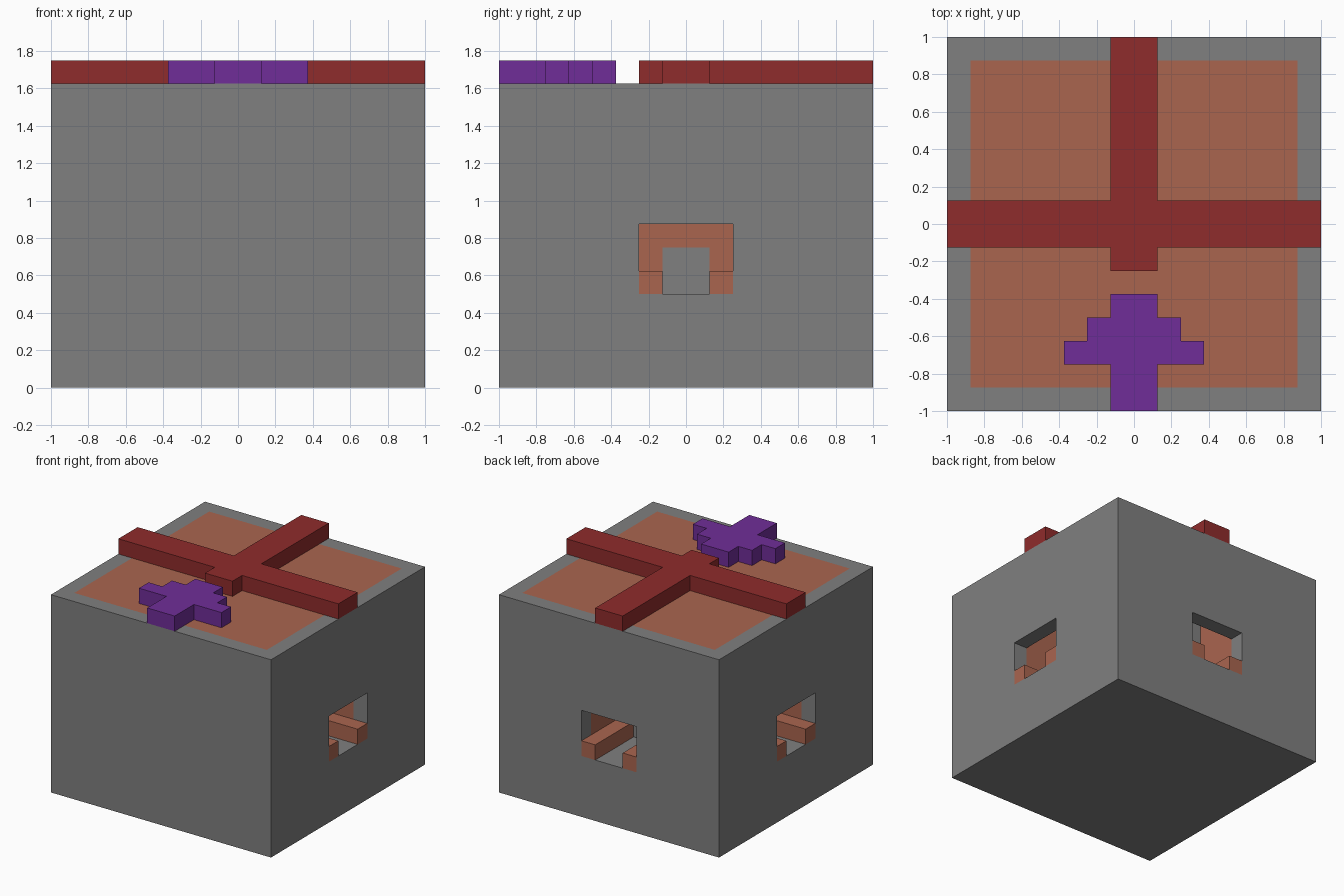
import bpy
import bmesh

if "Cube" in bpy.data.objects:
    bpy.data.objects.remove(bpy.data.objects["Cube"], do_unlink=True)

U = 0.125          # grid unit
TOP = 13 * U       # top of the block


def material(name, rgb):
    m = bpy.data.materials.new(name)
    m.use_nodes = True
    color = (*rgb, 1.0)
    m.diffuse_color = color
    bsdf = next(n for n in m.node_tree.nodes if n.type == "BSDF_PRINCIPLED")
    bsdf.inputs["Base Color"].default_value = color
    return m


grey = material("stone grey", (0.214, 0.214, 0.214))
clay = material("clay orange", (0.4, 0.13, 0.078))
red = material("dark red", (0.275, 0.025, 0.025))
purple = material("purple", (0.162, 0.027, 0.314))


def make_object(name, bm, mats):
    mesh = bpy.data.meshes.new(name)
    bm.normal_update()
    bm.to_mesh(mesh)
    bm.free()
    for m in mats:
        mesh.materials.append(m)
    obj = bpy.data.objects.new(name, mesh)
    bpy.context.collection.objects.link(obj)
    return obj


def plate(name, half, mat):
    """Extrude a left-right mirrored outline upward from the block top."""
    outline = half + [(-x, y) for x, y in reversed(half)]
    bm = bmesh.new()
    face = bm.faces.new([bm.verts.new((x * U, y * U, TOP)) for x, y in outline])
    new = bmesh.ops.extrude_face_region(bm, geom=[face], use_keep_orig=True)["geom"]
    bmesh.ops.translate(bm, vec=(0, 0, U),
                        verts=[g for g in new if isinstance(g, bmesh.types.BMVert)])
    bmesh.ops.recalc_face_normals(bm, faces=bm.faces)
    return make_object(name, bm, [mat])


# Grid planes of the block, in units
HALF = [1, 2, 4, 7, 8]
XY = [-v for v in reversed(HALF)] + HALF
ZS = [0, 4, 5, 6, 7, 8, 11, 12, 13]


def in_shaft(along, across, z):
    """Tunnel with two floor rails: low opening in the wall, taller inside."""
    if along < 4 or abs(across) > 2:
        return False
    if z < 5:
        return z > 4 and abs(across) < 1
    return z < (7 if along > 7 else 11)


def solid(x, y, z):
    if max(abs(x), abs(y)) > 8 or not 0 < z < 13:
        return False
    return not (in_shaft(abs(x), y, z) or in_shaft(y, x, z))


def is_rail(along, across, z):
    return along > 4 and 1 < abs(across) < 2 and 4 < z < 5


def color_index(x, y, z):
    ax, ay = abs(x), abs(y)
    if is_rail(ax, y, z) or is_rail(y, x, z):
        return 1
    if max(ax, ay) > 7 or z < 4:          # outer wall and floor
        return 0
    if max(ax, ay) < 4 and z < 12:        # inner end walls
        return 0 if z > 8 or (min(ax, ay) < 1 and z < 6) else 1
    return 1                              # clay core and top panel


# Block with three side tunnels, built from exposed cell faces
bm = bmesh.new()
verts = {}


def vert(p):
    if p not in verts:
        verts[p] = bm.verts.new([c * U for c in p])
    return verts[p]


planes = (XY, XY, ZS)
for i in range(len(XY) - 1):
    for j in range(len(XY) - 1):
        for k in range(len(ZS) - 1):
            idx = (i, j, k)
            lo = [planes[a][idx[a]] for a in range(3)]
            hi = [planes[a][idx[a] + 1] for a in range(3)]
            mid = [(a + b) / 2 for a, b in zip(lo, hi)]
            if not solid(*mid):
                continue
            for axis in range(3):
                b, c = (axis + 1) % 3, (axis + 2) % 3
                for side, out in ((lo, -0.1), (hi, 0.1)):
                    probe = list(mid)
                    probe[axis] = side[axis] + out
                    if solid(*probe):
                        continue
                    ring = []
                    for pb, pc in ((lo, lo), (hi, lo), (hi, hi), (lo, hi)):
                        p = [0, 0, 0]
                        p[axis], p[b], p[c] = side[axis], pb[b], pc[c]
                        ring.append(vert(tuple(p)))
                    if out < 0:
                        ring.reverse()
                    bm.faces.new(ring).material_index = color_index(*mid)
make_object("block_body", bm, [grey, clay])

# Raised cross bars on top
plate("top_cross", [(1, -2), (1, -1), (8, -1), (8, 1), (1, 1), (1, 8)], red)

# Raised arrow on top, towards the front
plate("top_arrow", [(1, -8), (1, -6), (3, -6), (3, -5), (2, -5),
                    (2, -4), (1, -4), (1, -3)], purple)
